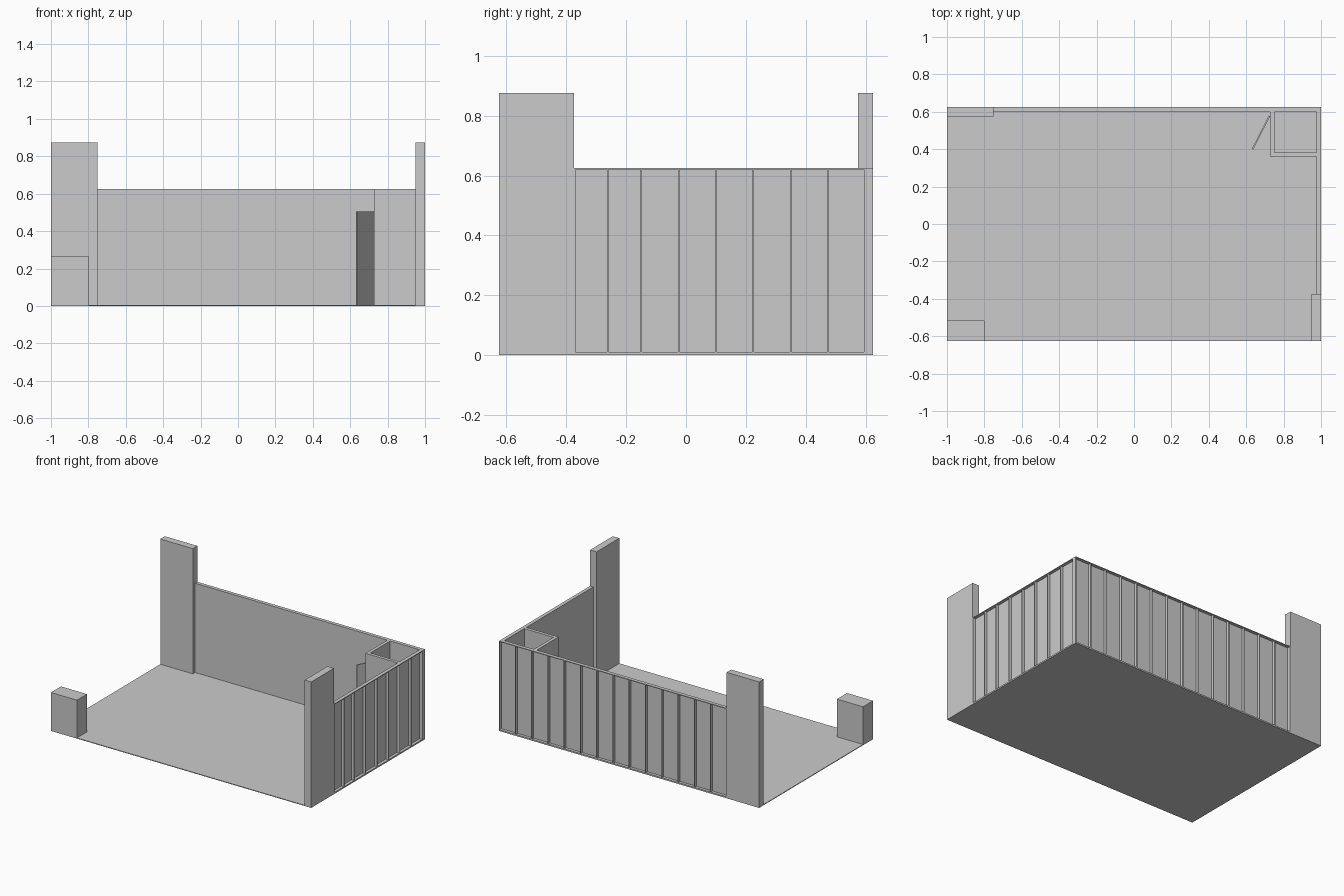
import bpy, math
from mathutils import Matrix, Vector

if "Cube" in bpy.data.objects:
    bpy.data.objects.remove(bpy.data.objects["Cube"])

T = 0.005      # sheet, stud and plate thickness
H = 0.625      # wall height


def box(name, x0, x1, y0, y1, z0, z1):
    """Axis-aligned box from its limits."""
    bpy.ops.mesh.primitive_cube_add(size=1)
    ob = bpy.context.object
    ob.name = name
    ob.data.transform(Matrix.Translation(((x0 + x1) / 2, (y0 + y1) / 2, (z0 + z1) / 2))
                      @ Matrix.Diagonal((x1 - x0, y1 - y0, z1 - z0, 1)))
    return ob


# Floor and the two tall end panels
box("floor", -1, 1, -0.625, 0.625, 0, T)
box("back_tower", -1, -0.75, 0.575, 0.625, T, 0.875)
box("side_tower", 0.95, 1, -0.625, -0.375, T, 0.875)

# Counter at the front left corner
box("counter", -1, -0.8, -0.625, -0.515, T, 0.267)

# Back wall: inner sheet, plates and open studs on the outside
box("back_wall_sheet", -0.75, 1, 0.6, 0.605, T, H)
box("back_wall_bottom_plate", -0.75, 1, 0.605, 0.625, T, 2 * T)
box("back_wall_top_plate", -0.75, 1, 0.605, 0.625, H - T, H)
for i in range(15):
    x = min(max(1 - 0.125 * i, -0.75 + T / 2), 1 - T / 2)
    box("back_wall_stud", x - T / 2, x + T / 2, 0.605, 0.625, 2 * T, H - T)

# Right wall, framed the same way
box("side_wall_sheet", 0.975, 0.98, -0.375, 0.6, T, H)
box("side_wall_bottom_plate", 0.98, 1, -0.375, 0.6, T, 2 * T)
box("side_wall_top_plate", 0.98, 1, -0.375, 0.6, H - T, H)
for y in [0.5975] + [0.475 - 0.125 * i for i in range(6)] + [-0.262, -0.3725]:
    box("side_wall_stud", 0.98, 1, y - T / 2, y + T / 2, 2 * T, H - T)

# Corner closet with a doorway on its left side
box("closet_front_wall", 0.727, 0.975, 0.36, 0.383, T, H)
box("closet_wall_hinge_side", 0.727, 0.75, 0.58, 0.6, T, H)
box("closet_lintel", 0.727, 0.75, 0.383, 0.58, 0.505, H)

# Door standing ajar
door = box("closet_door", -0.004, 0.004, -0.2, 0, T, 0.505)
door.location = Vector((0.724, 0.578, 0))
door.rotation_euler.z = -math.atan2(0.09, 0.178)
